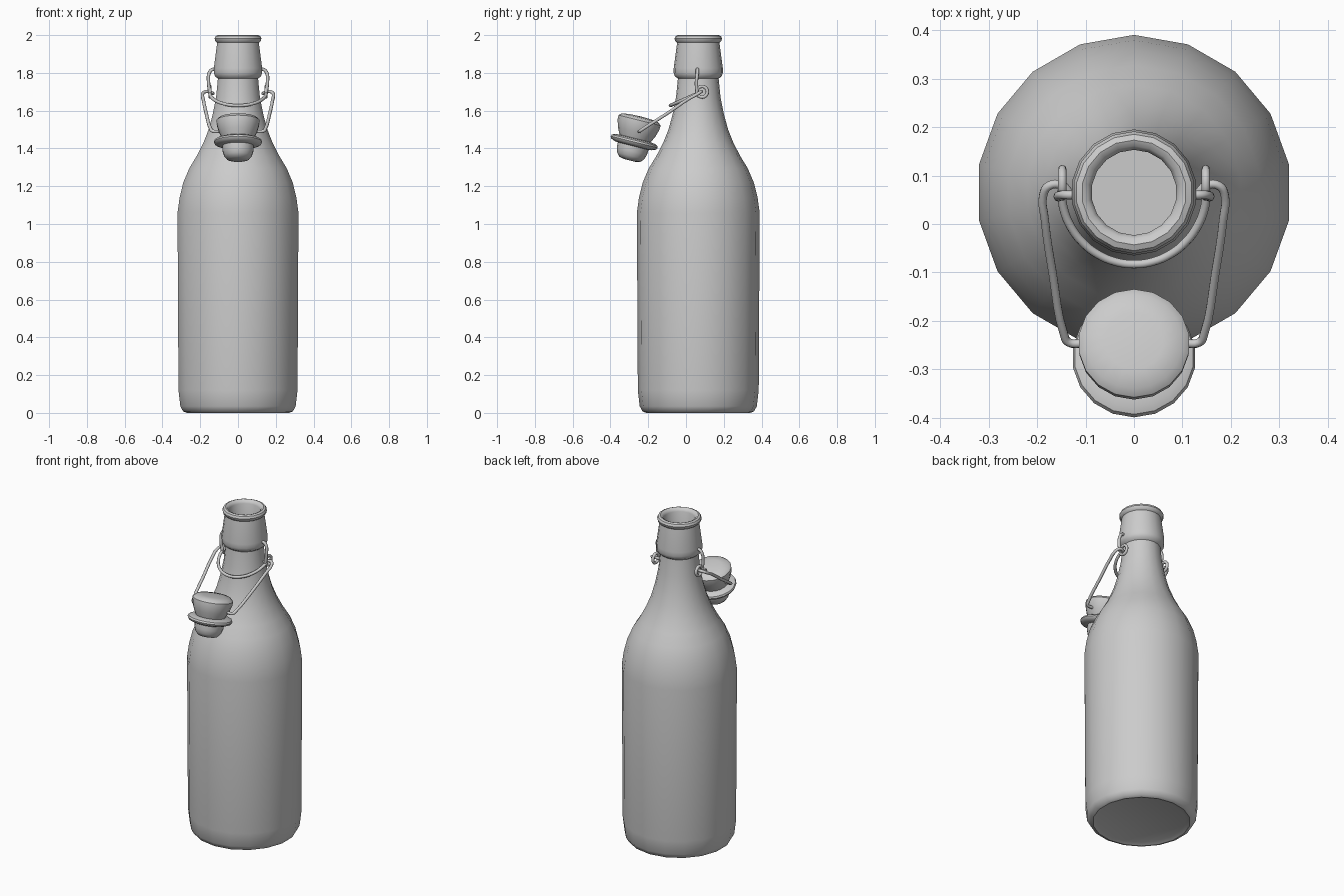
import bpy, bmesh, math
from mathutils import Matrix, Vector

old = bpy.data.objects.get("Cube")
if old:
    bpy.data.objects.remove(old, do_unlink=True)

grey = bpy.data.materials.new("plain grey")
grey.use_nodes = True
colour = (0.6, 0.6, 0.6, 1)
grey.diffuse_color = colour
grey.node_tree.nodes["Principled BSDF"].inputs["Base Color"].default_value = colour


def finish(obj, angle):
    bpy.ops.object.select_all(action="DESELECT")
    obj.select_set(True)
    bpy.context.view_layer.objects.active = obj
    if obj.type == "CURVE":
        bpy.ops.object.convert(target="MESH")
        obj = bpy.context.object
    bpy.ops.object.shade_smooth_by_angle(angle=math.radians(angle))


def lathe(name, profile, matrix, sides=18, angle=40):
    """Spin (radius, height) points about the z axis."""
    bm = bmesh.new()
    verts = [bm.verts.new((0, r, z)) for r, z in profile]
    edges = [bm.edges.new(pair) for pair in zip(verts, verts[1:])]
    bmesh.ops.spin(bm, geom=verts + edges, cent=(0, 0, 0), axis=(0, 0, 1),
                   angle=math.tau, steps=sides, use_duplicate=False)
    bmesh.ops.remove_doubles(bm, verts=bm.verts, dist=0.0005)
    bmesh.ops.recalc_face_normals(bm, faces=bm.faces)
    mesh = bpy.data.meshes.new(name)
    bm.to_mesh(mesh)
    bm.free()
    mesh.materials.append(grey)
    obj = bpy.data.objects.new(name, mesh)
    bpy.context.collection.objects.link(obj)
    obj.matrix_world = matrix
    finish(obj, angle)


def wire(name, points, radius=0.009, smooth=True, closed=False):
    """Round wire through the points."""
    data = bpy.data.curves.new(name, "CURVE")
    data.dimensions = "3D"
    data.bevel_depth = radius
    data.bevel_resolution = 2
    data.resolution_u = 4
    data.use_fill_caps = True
    spline = data.splines.new("BEZIER")
    spline.bezier_points.add(len(points) - 1)
    for bp, p in zip(spline.bezier_points, points):
        bp.co = p
        bp.handle_left_type = bp.handle_right_type = "AUTO" if smooth else "VECTOR"
    spline.use_cyclic_u = closed
    data.materials.append(grey)
    obj = bpy.data.objects.new(name, data)
    bpy.context.collection.objects.link(obj)
    finish(obj, 50)


# Bottle: outer wall, collar, rolled lip, then the inner wall down to the floor
bottle = [(0, 0.01), (0.25, 0.01), (0.275, 0), (0.295, 0.008), (0.31, 0.035),
          (0.32, 0.12), (0.325, 1.06), (0.314, 1.14), (0.294, 1.22),
          (0.262, 1.295), (0.222, 1.36), (0.186, 1.43), (0.158, 1.5),
          (0.136, 1.58), (0.118, 1.67), (0.108, 1.77), (0.124, 1.782),
          (0.13, 1.80), (0.13, 1.825), (0.112, 1.96), (0.122, 1.968),
          (0.126, 1.982), (0.12, 1.995), (0.108, 2), (0.096, 1.995),
          (0.088, 1.98), (0.088, 1.7), (0.11, 1.56), (0.16, 1.42),
          (0.24, 1.28), (0.29, 1.15), (0.3, 1.05), (0.3, 0.1),
          (0.27, 0.04), (0, 0.04)]
lathe("bottle", bottle, Matrix.Translation((0, 0.065, 0)))

# Stopper: cup, sealing flange and plug, tipped forward off the neck
stopper = [(0, 0.01), (0.06, 0.008), (0.1, 0.002), (0.115, -0.012),
           (0.114, -0.035), (0.102, -0.075), (0.085, -0.11), (0.11, -0.113),
           (0.124, -0.12), (0.128, -0.13), (0.122, -0.141), (0.1, -0.15),
           (0.084, -0.152), (0.082, -0.18), (0.074, -0.205),
           (0.058, -0.224), (0.03, -0.23), (0, -0.23)]
tilt = Matrix.Rotation(math.radians(-14), 4, "X")
lathe("stopper", stopper, Matrix.Translation((0, -0.243, 1.56)) @ tilt)

# Front loop of the neck wire, dipping round the front of the neck
arc = [math.pi * i / 12 for i in range(13)]
wire("neck_loop", [(0.15 * math.cos(a), 0.07 - 0.153 * math.sin(a),
                    1.695 - 0.068 * math.sin(a)) for a in arc])

# Hooks, eyes and swinging bail arms on both sides
for side, s in (("left", 1), ("right", -1)):
    wire(side + "_hook", [(s * x, y, z) for x, y, z in (
        (0.11, 0.06, 1.815), (0.135, 0.06, 1.818), (0.152, 0.06, 1.80),
        (0.156, 0.055, 1.75), (0.15, 0.058, 1.70))])
    wire(side + "_eye", [(s * 0.148, 0.085 + 0.028 * math.cos(a), 1.70 + 0.028 * math.sin(a))
                         for a in (math.tau * i / 8 for i in range(8))], closed=True)
    wire(side + "_bail_arm", [(s * x, y, z) for x, y, z in (
        (0.13, 0.06, 1.69), (0.15, 0.08, 1.70), (0.175, 0.079, 1.70), (0.187, 0.06, 1.688),
        (0.184, 0.01, 1.66), (0.168, -0.1, 1.585), (0.145, -0.225, 1.505),
        (0.135, -0.244, 1.492), (0.1, -0.246, 1.49))])
